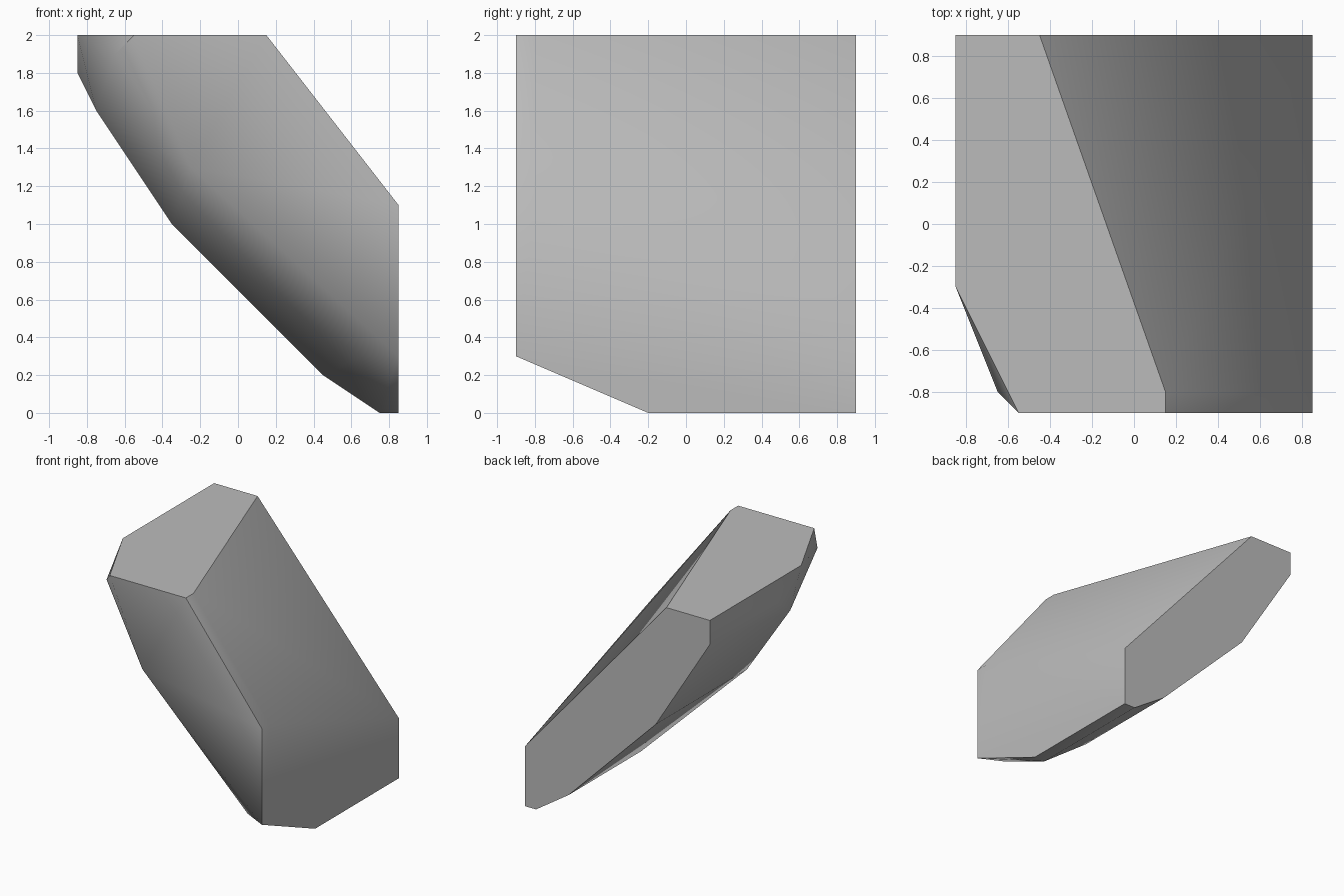
import bpy
import bmesh
from math import radians

cube = bpy.data.objects.get("Cube")
if cube:
    bpy.data.objects.remove(cube, do_unlink=True)

# One stone grey for the whole block
stone = bpy.data.materials.new("stone grey")
stone.use_nodes = True
grey = (0.5, 0.5, 0.5, 1)
stone.diffuse_color = grey
stone.node_tree.nodes["Principled BSDF"].inputs["Base Color"].default_value = grey

# Flat front and back profiles (x, z)
front = [(-.55, 2), (.15, 2), (.85, 1.1), (.85, .3), (-.25, 1.3)]
back = [(-.45, 2), (.85, .5), (.85, 0), (.75, 0), (.45, .2), (-.35, 1), (-.85, 1.8), (-.85, 2)]
corners = [(x, -.9, z) for x, z in front] + [(x, .9, z) for x, z in back]

# Sloped upper side, just behind the front
corners += [(.15, -.8, 2), (.85, -.8, 1.1)]
# Left-over upper corner and short upright side
corners += [(-.85, -.3, 2), (-.85, 0, 1.8), (-.65, -.8, 1.9)]
# Rounded underside from upper end to foot
corners += [(-.75, -.3, 1.6), (-.35, -.3, 1), (.45, -.05, .2), (.65, -.8, .3)]
# Narrow foot
corners += [(.75, -.2, 0), (.85, -.2, 0)]

# Wrap the corners into one convex block and merge its flat facets
bm = bmesh.new()
for corner in corners:
    bm.verts.new(corner)
hull = bmesh.ops.convex_hull(bm, input=bm.verts[:])
loose = list({g for g in hull["geom_interior"] + hull["geom_unused"]
              if isinstance(g, bmesh.types.BMVert) and not g.link_faces})
bmesh.ops.delete(bm, geom=loose, context="VERTS")
bmesh.ops.dissolve_limit(bm, angle_limit=radians(.5), verts=bm.verts[:], edges=bm.edges[:])
bmesh.ops.recalc_face_normals(bm, faces=bm.faces[:])

mesh = bpy.data.meshes.new("angled_stone_block")
bm.to_mesh(mesh)
bm.free()
mesh.materials.append(stone)
block = bpy.data.objects.new("angled_stone_block", mesh)
bpy.context.collection.objects.link(block)

# Soft underside, crisp outer edges
bpy.ops.object.select_all(action="DESELECT")
block.select_set(True)
bpy.context.view_layer.objects.active = block
bpy.ops.object.shade_smooth_by_angle(angle=radians(40))
